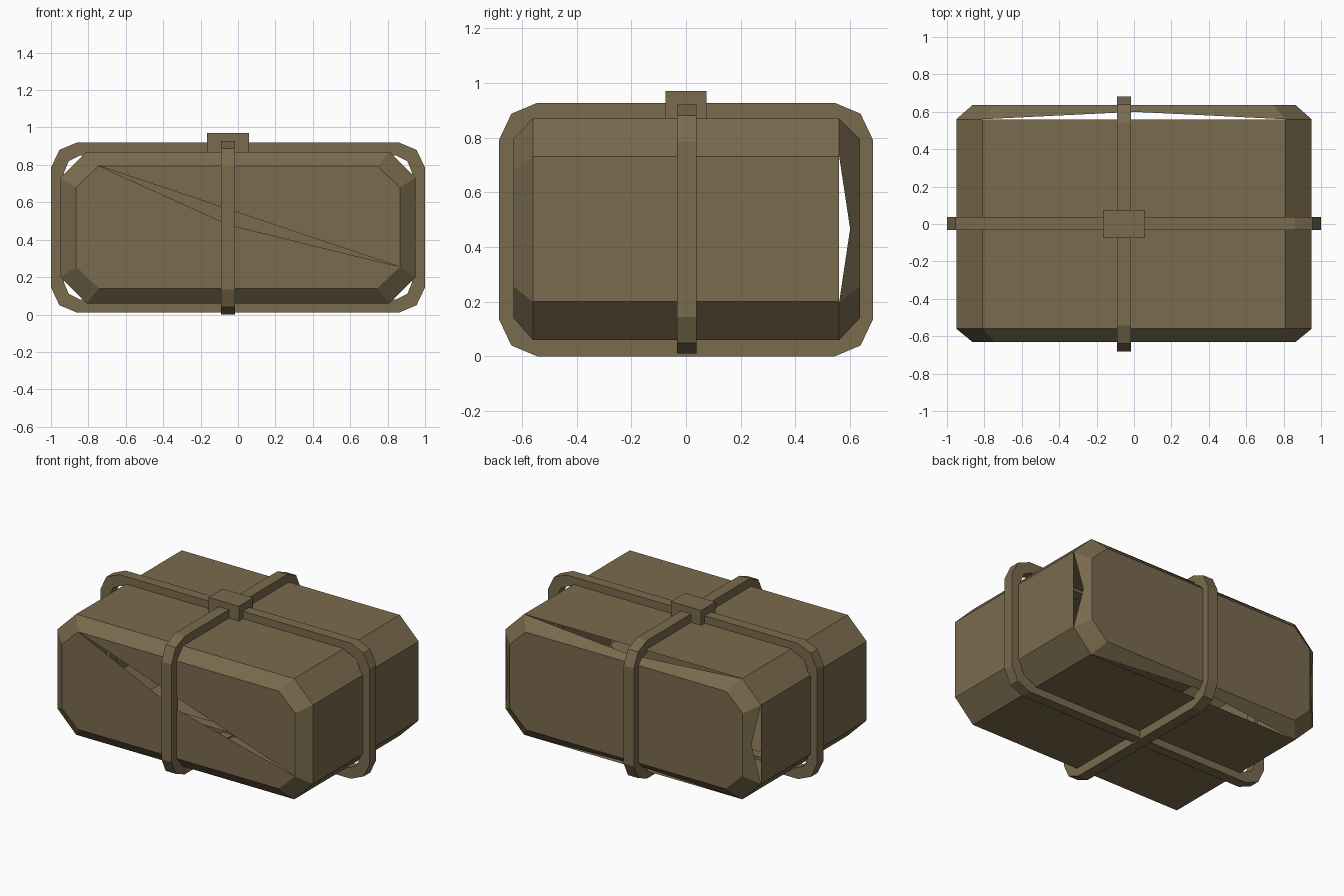
import bpy, bmesh
from mathutils import Vector

if "Cube" in bpy.data.objects:
    bpy.data.objects.remove(bpy.data.objects["Cube"])

cloth = bpy.data.materials.new("khaki brown")
cloth.diffuse_color = (0.195, 0.145, 0.075, 1)
cloth.use_nodes = True
cloth.node_tree.nodes["Principled BSDF"].inputs["Base Color"].default_value = cloth.diffuse_color


def finish(bm, name, recalc=True):
    if recalc:
        bmesh.ops.recalc_face_normals(bm, faces=bm.faces)
    me = bpy.data.meshes.new(name)
    bm.to_mesh(me)
    bm.free()
    me.materials.append(cloth)
    ob = bpy.data.objects.new(name, me)
    bpy.context.collection.objects.link(ob)
    return ob


def octagon(hx, z0, z1, cx, cz):
    """Chamfered rectangle, starting top left and running clockwise."""
    right = [(hx - cx, z1), (hx, z1 - cz), (hx, z0 + cz), (hx - cx, z0)]
    left = [(-x, z) for x, z in reversed(right)]
    return [left[-1]] + right + left[:-1]


# Bundle: chamfered body with torn seams
bm = bmesh.new()
big = octagon(0.95, 0.06, 0.87, 0.14, 0.14)
small = octagon(0.865, 0.14, 0.795, 0.12, 0.115)
rings = [[bm.verts.new((x, y, z)) for x, z in prof]
         for prof, y in ((small, -0.63), (big, -0.56), (big, 0.56), (small, 0.635))]
for i in range(8):
    j = (i + 1) % 8
    for a, b in zip(rings[:2], rings[1:3]):
        bm.faces.new((a[i], a[j], b[j], b[i]))
    a, b, c, d = rings[2][i], rings[2][j], rings[3][j], rings[3][i]
    if i % 2:
        bm.faces.new((a, b, c, d))
    else:
        # open back seam: the rim bows away from the body edge
        m = bm.verts.new(((a.co + b.co) / 2).lerp((c.co + d.co) / 2, 0.53))
        for tri in ((a, m, d), (m, c, d), (m, b, c)):
            bm.faces.new(tri)
bm.faces.new(rings[3])
# front end, slit along its diagonal
f = rings[0]
slit = bm.verts.new((-0.05, -0.63, 0.48))
bm.faces.new(f[:4][::-1])
bm.faces.new([slit, f[0]] + f[:2:-1])
finish(bm, "bundle")


# Straps: flat loops with rounded corners
def strap(name, half, z0, z1, width, offset, along_x):
    def loop(t, pts):
        h, a, b = half - t, z0 + t, z1 - t
        q = [(h - p, b - r) for p, r in pts]
        q += [(x, a + b - z) for x, z in reversed(q)]
        return q + [(-x, z) for x, z in reversed(q)]
    outer = loop(0, [(0.14, 0), (0.045, 0.04), (0, 0.135)])
    inner = loop(0.07, [(0.085, 0), (0.025, 0.03), (0, 0.09)])
    bm = bmesh.new()
    rows = []
    for prof, w in ((outer, -1), (outer, 1), (inner, 1), (inner, -1)):
        s = offset + w * width / 2
        rows.append([bm.verts.new((u, s, z) if along_x else (s, u, z)) for u, z in prof])
    n = len(outer)
    for k in range(4):
        a, b = rows[k], rows[(k + 1) % 4]
        for i in range(n):
            j = (i + 1) % n
            bm.faces.new((a[i], a[j], b[j], b[i]))
    finish(bm, name)


strap("long_strap", 1.0, 0.01, 0.92, 0.07, 0.003, True)
strap("cross_strap", 0.683, 0.0, 0.927, 0.075, -0.053, False)

# Buckle where the straps cross
bm = bmesh.new()
bmesh.ops.create_cube(bm, size=1)
for v in bm.verts:
    v.co = Vector((v.co.x * 0.225 - 0.053, v.co.y * 0.15, v.co.z * 0.105 + 0.9175))
finish(bm, "buckle")
